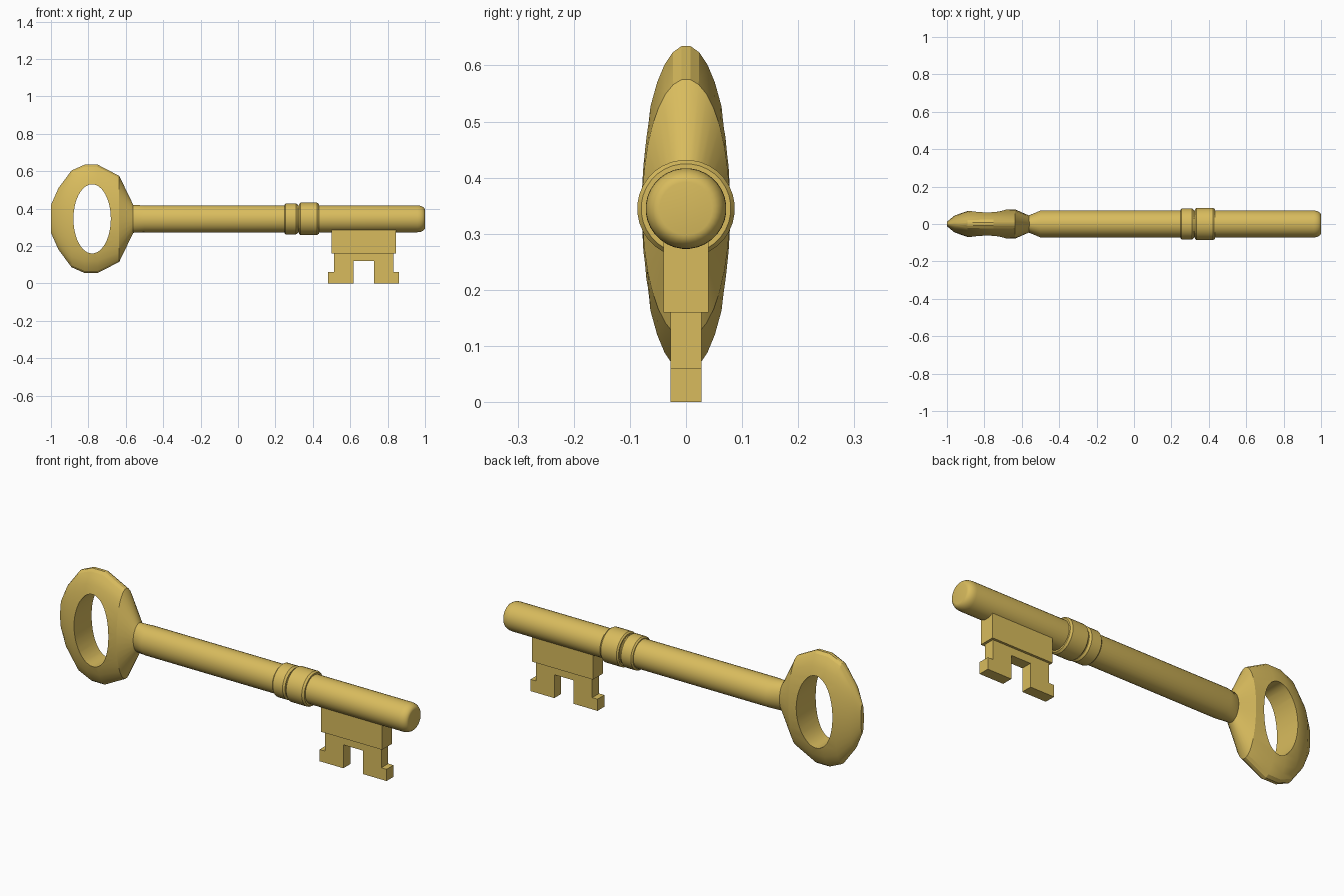
import bpy, bmesh, math

if "Cube" in bpy.data.objects:
    bpy.data.objects.remove(bpy.data.objects["Cube"])

AXIS_Z = 0.345
gold = bpy.data.materials.new("gold")
gold.diffuse_color = (0.69, 0.50, 0.11, 1)
gold.use_nodes = True
gold.node_tree.nodes["Principled BSDF"].inputs["Base Color"].default_value = gold.diffuse_color


def make_object(name, bm, smooth=30):
    bmesh.ops.recalc_face_normals(bm, faces=bm.faces)
    mesh = bpy.data.meshes.new(name)
    bm.to_mesh(mesh)
    bm.free()
    mesh.materials.append(gold)
    obj = bpy.data.objects.new(name, mesh)
    bpy.context.collection.objects.link(obj)
    if smooth:
        shade(obj, smooth)
    return obj


def shade(obj, angle):
    bpy.ops.object.select_all(action='DESELECT')
    obj.select_set(True)
    bpy.context.view_layer.objects.active = obj
    bpy.ops.object.shade_smooth_by_angle(angle=math.radians(angle))


def loft(name, sections, sides=32, smooth=30):
    """Elliptical sections (x, half height, half depth) along the key's axis."""
    bm = bmesh.new()
    rings = []
    for x, rz, ry in sections:
        angles = [2 * math.pi * (i + 0.5) / sides for i in range(sides)]
        rings.append([bm.verts.new((x, ry * math.cos(a), AXIS_Z + rz * math.sin(a)))
                      for a in angles])
    for a, b in zip(rings, rings[1:]):
        for i in range(sides):
            j = (i + 1) % sides
            bm.faces.new((a[i], a[j], b[j], b[i]))
    bm.faces.new(rings[0])
    bm.faces.new(rings[-1])
    return make_object(name, bm, smooth)


def prism(name, outline, half_depth):
    """Front (x, z) outline extruded evenly to both sides of y = 0."""
    bm = bmesh.new()
    face = bm.faces.new([bm.verts.new((x, -half_depth, z)) for x, z in outline])
    out = bmesh.ops.extrude_face_region(bm, geom=[face])
    verts = [v for v in out["geom"] if isinstance(v, bmesh.types.BMVert)]
    bmesh.ops.translate(bm, verts=verts, vec=(0, 2 * half_depth, 0))
    return make_object(name, bm, 0)


# Bow: faceted oval head with an oval hole
bow = loft("bow", [(-1.0, 0.075, 0.012), (-0.96, 0.165, 0.045), (-0.89, 0.26, 0.07),
                   (-0.82, 0.291, 0.079), (-0.75, 0.291, 0.081), (-0.635, 0.231, 0.078),
                   (-0.56, 0.075, 0.045)], smooth=0)
hole = prism("hole_cutter", [(-0.78 + 0.1 * math.cos(math.pi * i / 24),
                              AXIS_Z + 0.185 * math.sin(math.pi * i / 24))
                             for i in range(48)], 0.2)
cut = bow.modifiers.new("hole", 'BOOLEAN')
cut.operation = 'DIFFERENCE'
cut.solver = 'EXACT'
cut.object = hole
bpy.context.view_layer.objects.active = bow
bpy.ops.object.modifier_apply(modifier=cut.name)
bpy.data.objects.remove(hole)
shade(bow, 20)

# Shaft: pinched neck, straight barrel, rounded tip
tip = [(0.96 + 0.04 * math.sin(a), 0.047 + 0.025 * math.cos(a), 0.047 + 0.025 * math.cos(a))
       for a in (math.pi / 2 * i / 6 for i in range(7))]
loft("shaft", [(-0.565, 0.075, 0.045), (-0.50, 0.072, 0.072)] + tip)

# Two collars with small bevels
for name, x0, x1, r in (("collar_inner", 0.248, 0.32, 0.083),
                        ("collar_outer", 0.327, 0.432, 0.087)):
    loft(name, [(x0, r - 0.007, r - 0.007), (x0 + 0.007, r, r),
                (x1 - 0.01, r, r), (x1, r - 0.007, r - 0.007)])

# Bit: thick plate, then a thinner notched pair of teeth mirrored about its centre
MID = 0.672
prism("bit_plate", [(0.5, 0.16), (0.845, 0.16), (0.845, 0.30), (0.5, 0.30)], 0.04)
half = [(0.055, 0.12), (0.055, 0), (0.19, 0), (0.19, 0.06), (0.16, 0.06), (0.16, 0.165)]
prism("bit_teeth", [(MID + x, z) for x, z in half] +
      [(MID - x, z) for x, z in reversed(half)], 0.028)
